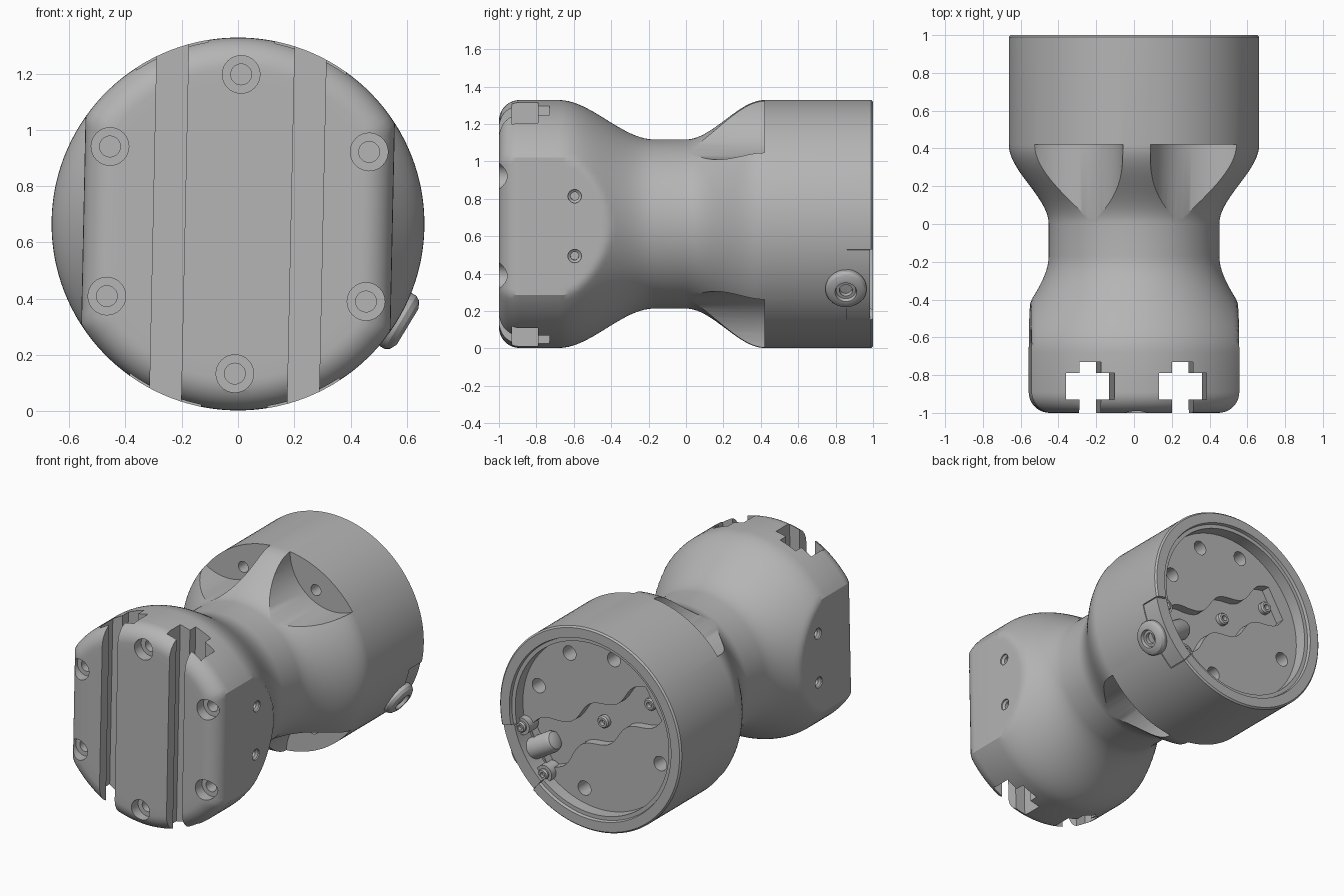
import bpy, bmesh
from math import sin, cos, pi, radians
from mathutils import Matrix, Vector

old = bpy.data.objects.get("Cube")
if old:
    bpy.data.objects.remove(old)

grey = bpy.data.materials.new("mid grey")
grey.use_nodes = True
COLOUR = (0.46, 0.46, 0.46, 1)
grey.diffuse_color = COLOUR
grey.node_tree.nodes["Principled BSDF"].inputs["Base Color"].default_value = COLOUR

# The body axis runs along y; the finished model is tilted slightly about it
PLACE = Matrix.Translation((0, 0, 0.665)) @ Matrix.Rotation(radians(1.2), 4, 'Y')
ALONG_Y = Matrix(((1, 0, 0, 0), (0, 0, 1, 0), (0, 1, 0, 0), (0, 0, 0, 1)))
PORT = radians(-30)      # direction of the cable port
parts, cutters = [], []


def radial(angle, y=0.0):
    """Frame whose local z points outward from the axis."""
    out = Vector((cos(angle), 0, sin(angle)))
    side = Vector((-sin(angle), 0, cos(angle)))
    m = Matrix((Vector((0, 1, 0)), side, out)).transposed().to_4x4()
    return Matrix.Translation((0, y, 0)) @ m


def loft(name, loops, frame, group):
    """Skin equal-length loops of points and cap both ends."""
    bm = bmesh.new()
    rings = [[bm.verts.new(frame @ Vector(p)) for p in loop] for loop in loops]
    n = len(rings[0])
    for a, b in zip(rings, rings[1:]):
        for i in range(n):
            j = (i + 1) % n
            bm.faces.new((a[i], a[j], b[j], b[i]))
    bm.faces.new(rings[0])
    bm.faces.new(rings[-1])
    bmesh.ops.recalc_face_normals(bm, faces=bm.faces)
    mesh = bpy.data.meshes.new(name)
    bm.to_mesh(mesh)
    bm.free()
    mesh.materials.append(grey)
    ob = bpy.data.objects.new(name, mesh)
    bpy.context.collection.objects.link(ob)
    group.append(ob)
    return ob


def prism(name, pts, h0, h1, frame, group):
    return loft(name, [[(x, y, h) for x, y in pts] for h in (h0, h1)], frame, group)


def circle(r, cx=0.0, cy=0.0, n=32):
    return [(cx + r * cos(2 * pi * i / n), cy + r * sin(2 * pi * i / n)) for i in range(n)]


def turned(name, profile, frame, group, n=40):
    return loft(name, [[(x, y, h) for x, y in circle(r, n=n)] for r, h in profile], frame, group)


def polar(r, angle):
    return r * cos(angle), r * sin(angle)


def hole(r, x, z, y0, y1, n=32):
    prism("hole_cutter", circle(r, x, z, n), y0, y1, ALONG_Y, cutters)


def sector(r0, r1, half):
    steps = [PORT + half * (i / 12 - 1) for i in range(25)]
    return [polar(r1, a) for a in steps] + [polar(r0, a) for a in reversed(steps)]


# Body: waisted round form; the front head is flattened at both sides
R, FLAT, FILLET = 0.663, 0.55, 0.11
sections = [(-1.0, 0.5, FLAT - R + 0.5)]
for i in range(10):
    t = i / 9 * pi / 2
    inset = FILLET * (1 - sin(t))
    sections.append((-1 + FILLET * (1 - cos(t)), R - inset, FLAT - inset))
for start, end, r0, r1 in ((-0.68, -0.17, R, 0.452), (0.0, 0.42, 0.452, R)):
    for i in range(21):
        t = i / 20
        s = t * t * (3 - 2 * t)
        sections.append((start + (end - start) * t, r0 + (r1 - r0) * s, FLAT if start < 0 else 1))
rim = [(0.99, R), (1.0, 0.653), (1.0, 0.59), (0.98, 0.585), (0.98, 0.56), (0.9, 0.56)]
sections += [(y, r, 1) for y, r in rim]
body = loft("body", [[(max(-lim, min(lim, x)), z, y) for x, z in circle(r, n=128)]
                     for y, r, lim in sections], ALONG_Y, parts)

# T-shaped slots through the front head
for cx in (-0.245, 0.245):
    half = [(0.056, -1.1), (0.056, -0.93), (0.127, -0.93), (0.127, -0.79), (0.056, -0.79), (0.056, -0.73)]
    outline = [(cx + x, y) for x, y in half] + [(cx - x, y) for x, y in reversed(half)]
    prism("slot_cutter", outline, -0.8, 0.8, Matrix(), cutters)

# Counterbored screw holes in the front face
for k in range(6):
    x, z = polar(0.532, radians(30 + 60 * k))
    hole(0.067, x, z, -1.1, -0.93)
    hole(0.037, x, z, -1.1, -0.84)

# Countersunk holes in the side flats
for angle in (0, pi):
    for z in (-0.16, 0.16):
        lift = Matrix.Translation((0, 0, z))
        turned("side_hole_cutter", [(0.022, 0.44), (0.022, 0.53), (0.036, 0.541), (0.036, 0.6)],
               lift @ radial(angle, -0.595), cutters, 24)

# Scooped screw pockets behind the waist
for deg in (60, 120, 240, 300):
    x, z = polar(0.765, radians(deg))
    hole(0.31, x, z, -0.2, 0.42, 64)
    x, z = polar(0.53, radians(deg))
    hole(0.036, x, z, 0.35, 0.55)

# Holes in the recessed back plate
for deg in (18, 63, 104, 199, 285):
    x, z = polar(0.465, radians(deg))
    hole(0.047, x, z, 0.75, 1.1)

# Wavy channel across the back plate, widening toward the port
spine = [-0.46 + 0.025 * i for i in range(40)]
width = [0.105 + 0.03 * cos(2 * pi * s / 0.38) + max(0, s - 0.3) * 0.25 for s in spine]
edge = list(zip(spine, width)) + [(s, -w) for s, w in reversed(list(zip(spine, width)))]
turn = ALONG_Y @ Matrix.Rotation(PORT, 4, 'Z')
prism("channel_cutter", edge, 0.84, 0.95, turn, cutters)

# Gap in the rim for the port block
prism("rim_gap_cutter", sector(0.53, 0.75, radians(19.3)), 0.86, 1.1, ALONG_Y, cutters)

for cutter in cutters:
    mod = body.modifiers.new("cut", 'BOOLEAN')
    mod.operation, mod.solver, mod.object = 'DIFFERENCE', 'EXACT', cutter
bpy.context.view_layer.update()
graph = bpy.context.evaluated_depsgraph_get()
cut_mesh = bpy.data.meshes.new_from_object(body.evaluated_get(graph))
body.modifiers.clear()
body.data = cut_mesh
for cutter in cutters:
    bpy.data.objects.remove(cutter)

# Port block filling the rim gap
prism("port_block", sector(0.575, 0.657, radians(19)), 0.85, 0.985, ALONG_Y, parts)


def screw(name, x, z, y, r):
    frame = Matrix.Translation((x, 0, z)) @ ALONG_Y
    turned(name, [(r, y - 0.06), (r, y - 0.01), (r * 0.8, y), (r * 0.45, y), (r * 0.4, y - 0.025)],
           frame, parts, 24)


# Lugs with screws beside the port, and screws along the channel
for side in (-1, 1):
    x, z = polar(0.555, PORT + side * radians(16.5))
    prism("port_lug", circle(0.055, x, z), 0.85, 0.945, ALONG_Y, parts)
    screw("lug_screw", x, z, 0.965, 0.035)
screw("centre_screw", 0, 0, 0.875, 0.04)
screw("channel_screw", *polar(0.4, PORT + pi), 0.875, 0.04)

# Cable plug reaching inward from the port
turned("cable_plug", [(0.03, 0.385), (0.055, 0.395), (0.068, 0.42), (0.068, 0.62)],
       radial(PORT, 0.88), parts)

# Round cable port on the outside of the rim
turned("cable_port", [(0.1, 0.63), (0.11, 0.65), (0.11, 0.675), (0.1, 0.692), (0.075, 0.705),
                      (0.058, 0.705), (0.052, 0.685), (0.035, 0.685), (0.033, 0.66)],
       radial(PORT, 0.855), parts)

# Final placing and shading
bpy.ops.object.select_all(action='DESELECT')
for ob in parts:
    ob.data.transform(PLACE)
    ob.select_set(True)
bpy.context.view_layer.objects.active = body
bpy.ops.object.shade_smooth_by_angle(angle=radians(28))
